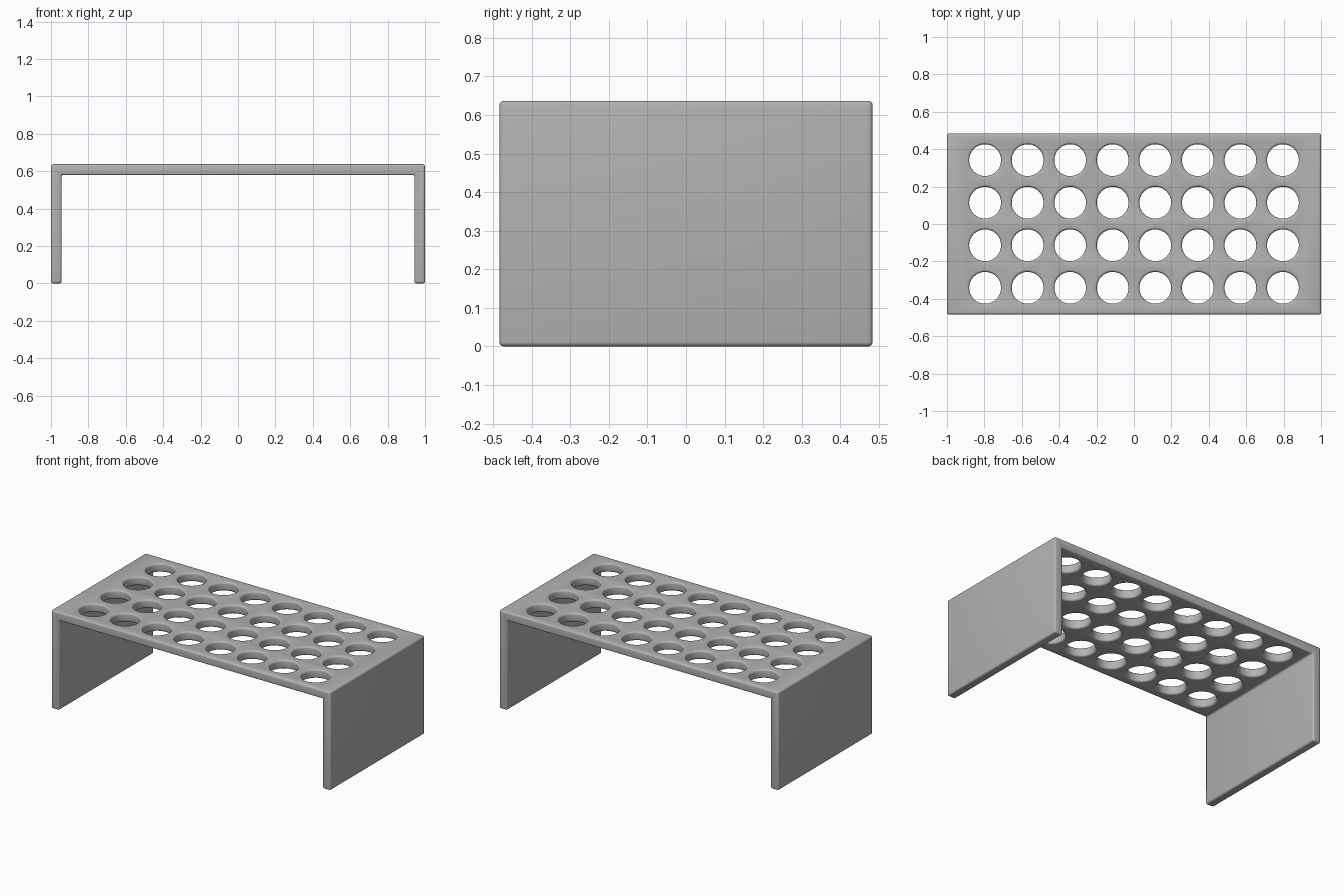
import bpy, bmesh, math

cube = bpy.data.objects.get("Cube")
if cube:
    bpy.data.objects.remove(cube)

HALF_X, HALF_Y, HEIGHT, WALL = 1.0, 0.484, 0.637, 0.057
ROUND = 0.012
HOLE_R, PITCH, COLS, ROWS = 0.085, 0.2275, 8, 4

grey = bpy.data.materials.new("plain_grey")
grey.use_nodes = True
GREY = (0.45, 0.45, 0.45, 1)
grey.diffuse_color = GREY
grey.node_tree.nodes["Principled BSDF"].inputs["Base Color"].default_value = GREY


def add_object(name, bm):
    bmesh.ops.recalc_face_normals(bm, faces=bm.faces)
    mesh = bpy.data.meshes.new(name)
    bm.to_mesh(mesh)
    bm.free()
    mesh.materials.append(grey)
    obj = bpy.data.objects.new(name, mesh)
    bpy.context.collection.objects.link(obj)
    return obj


# Rack body: an upside-down U profile, extruded front to back, all edges rounded
inner, under = HALF_X - WALL, HEIGHT - WALL
right_half = [(inner, under), (inner, 0), (HALF_X, 0), (HALF_X, HEIGHT)]
profile = right_half + [(-x, z) for x, z in reversed(right_half)]
bm = bmesh.new()
face = bm.faces.new([bm.verts.new((x, -HALF_Y, z)) for x, z in profile])
side = bmesh.ops.extrude_face_region(bm, geom=[face])
bmesh.ops.translate(bm, vec=(0, 2 * HALF_Y, 0),
                    verts=[v for v in side["geom"] if isinstance(v, bmesh.types.BMVert)])
bmesh.ops.bevel(bm, geom=bm.edges[:], offset=ROUND, segments=4, profile=0.5,
                affect='EDGES', clamp_overlap=True)
rack = add_object("rack_body", bm)

# Hole cutters: lathed plugs whose ends flare to round the hole rims
arc = [(HOLE_R + ROUND * (1 - math.cos(a)), ROUND * (1 - math.sin(a)))
       for a in (math.pi / 2 * (1 - i / 4) for i in range(5))]
top_half = [(r, HEIGHT - d) for r, d in ((r, d) for r, d in
            ((HOLE_R + ROUND * (1 - math.sin(t)), ROUND * (1 - math.cos(t)))
             for t in (math.pi / 2 * i / 4 for i in range(5))))]
top_half = [(top_half[0][0], HEIGHT + ROUND)] + top_half
lathe = top_half + [(r, HEIGHT + under - z) for r, z in reversed(top_half)]

SIDES = 48
bm = bmesh.new()
for col in range(COLS):
    for row in range(ROWS):
        cx, cy = (col - (COLS - 1) / 2) * PITCH, (row - (ROWS - 1) / 2) * PITCH
        rings = [[bm.verts.new((cx + r * math.cos(math.tau * k / SIDES),
                                cy + r * math.sin(math.tau * k / SIDES), z))
                  for k in range(SIDES)] for r, z in lathe]
        for a, b in zip(rings, rings[1:]):
            for k in range(SIDES):
                n = (k + 1) % SIDES
                bm.faces.new((a[k], a[n], b[n], b[k]))
        bm.faces.new(rings[0])
        bm.faces.new(rings[-1])
cutter = add_object("hole_cutter", bm)
cutter.hide_render = True
cutter.hide_set(True)

# Cut the grid of round holes through the top plate
cut = rack.modifiers.new("holes", 'BOOLEAN')
cut.operation = 'DIFFERENCE'
cut.solver = 'EXACT'
cut.object = cutter
bpy.context.view_layer.objects.active = rack
rack.select_set(True)
bpy.ops.object.modifier_apply(modifier=cut.name)
bpy.data.objects.remove(cutter)
bpy.ops.object.shade_smooth_by_angle(angle=math.radians(35))
